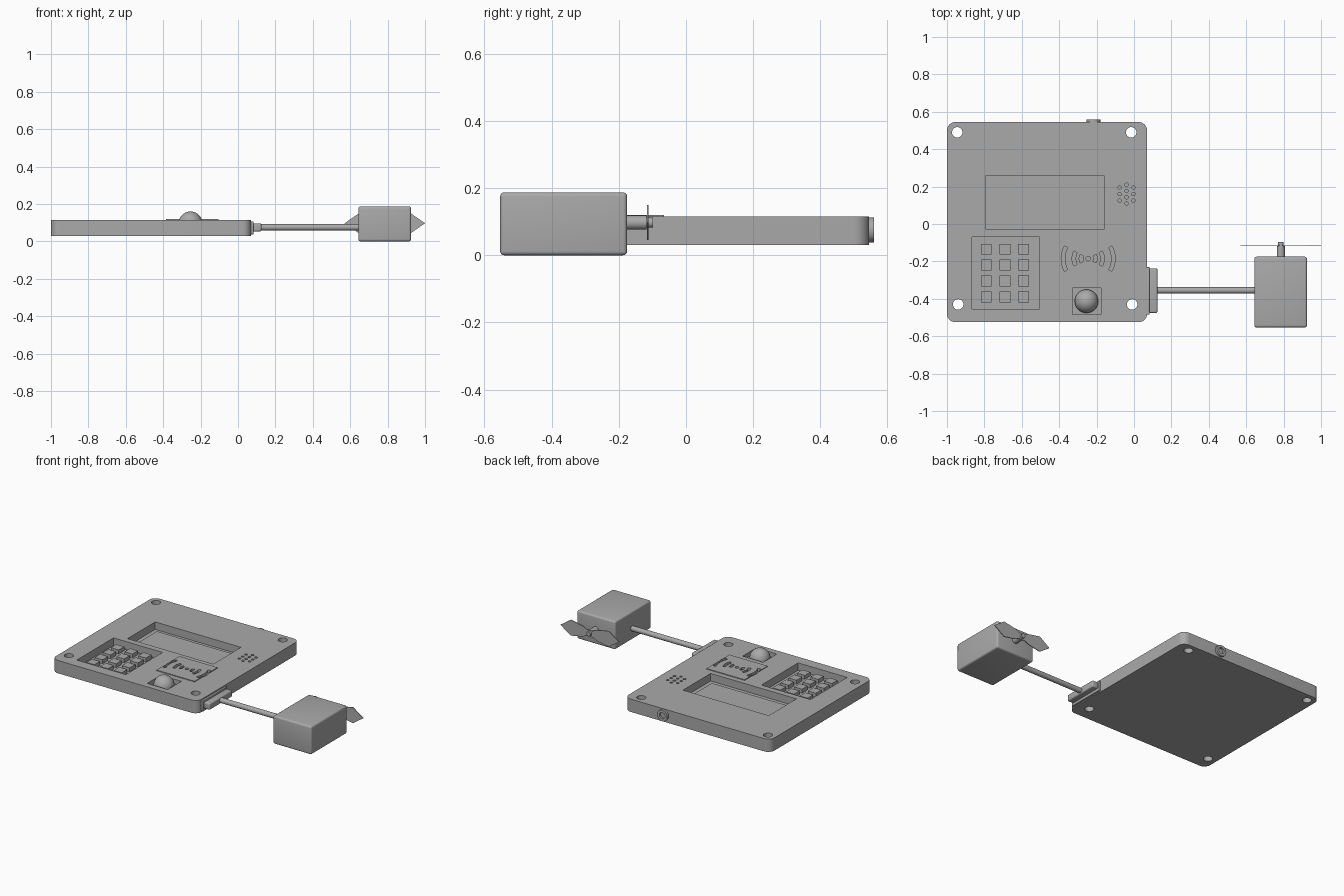
import bpy, bmesh, math
from mathutils import Matrix

old = bpy.data.objects.get("Cube")
if old:
    bpy.data.objects.remove(old)

grey = bpy.data.materials.new("plain grey")
grey.use_nodes = True
grey.diffuse_color = (0.4, 0.4, 0.4, 1)
grey.node_tree.nodes["Principled BSDF"].inputs["Base Color"].default_value = (0.4, 0.4, 0.4, 1)
TOP, BASE = 0.115, 0.03


def finish(name, bm):
    bmesh.ops.recalc_face_normals(bm, faces=bm.faces)
    mesh = bpy.data.meshes.new(name)
    bm.to_mesh(mesh)
    bm.free()
    obj = bpy.data.objects.new(name, mesh)
    bpy.context.collection.objects.link(obj)
    mesh.materials.append(grey)
    mesh.shade_smooth()
    mesh.set_sharp_from_angle(angle=math.radians(35))
    return obj


def add_box(bm, x, y, z):
    size = [b - a for a, b in (x, y, z)]
    mid = [(a + b) / 2 for a, b in (x, y, z)]
    return bmesh.ops.create_cube(bm, size=1, matrix=Matrix.Translation(mid) @ Matrix.Diagonal((*size, 1)))["verts"]


def box(name, x, y, z, bevel=0):
    bm = bmesh.new()
    add_box(bm, x, y, z)
    if bevel:
        bmesh.ops.bevel(bm, geom=bm.edges[:], offset=bevel, segments=4, profile=0.5, affect="EDGES")
    return finish(name, bm)


def add_cyl(bm, centre, r, length, axis="Z", seg=32):
    turn = {"X": Matrix.Rotation(math.pi / 2, 4, "Y"), "Y": Matrix.Rotation(math.pi / 2, 4, "X"), "Z": Matrix()}[axis]
    bmesh.ops.create_cone(bm, cap_ends=True, segments=seg, radius1=r, radius2=r, depth=length,
                          matrix=Matrix.Translation(centre) @ turn)


def cyl(name, centre, r, length, axis):
    bm = bmesh.new()
    add_cyl(bm, centre, r, length, axis)
    return finish(name, bm)


def add_prism(bm, points, offset):
    face = bm.faces.new([bm.verts.new(p) for p in points])
    new = bmesh.ops.extrude_face_region(bm, geom=[face])["geom"]
    bmesh.ops.translate(bm, vec=offset, verts=[g for g in new if isinstance(g, bmesh.types.BMVert)])


def cut(target, bm):
    cutter = finish("cutter", bm)
    mod = target.modifiers.new("cut", "BOOLEAN")
    mod.operation, mod.solver, mod.object = "DIFFERENCE", "EXACT", cutter
    bpy.context.view_layer.objects.active = target
    bpy.ops.object.modifier_apply(modifier=mod.name)
    bpy.data.objects.remove(cutter)
    target.data.set_sharp_from_angle(angle=math.radians(35))


# Panel with rounded corners
bm = bmesh.new()
add_box(bm, (-1, 0.07), (-0.525, 0.545), (BASE, TOP))
upright = [e for e in bm.edges if abs(e.verts[0].co.z - e.verts[1].co.z) > 0.01]
bmesh.ops.bevel(bm, geom=upright, offset=0.045, segments=8, profile=0.5, affect="EDGES")
panel = finish("panel", bm)

# Mounting holes, recesses and speaker holes
bm = bmesh.new()
for x, y in ((-0.945, 0.49), (-0.015, 0.49), (-0.94, -0.43), (-0.01, -0.43)):
    add_cyl(bm, (x, y, 0.07), 0.028, 0.2)
add_box(bm, (-0.79, -0.16), (-0.03, 0.26), (0.065, 0.2))
add_box(bm, (-0.865, -0.505), (-0.455, -0.07), (0.065, 0.2))
add_box(bm, (-0.328, -0.176), (-0.485, -0.342), (0.085, 0.2))
for x, ys in ((-0.077, (0.125, 0.16, 0.195)), (-0.04, (0.11, 0.143, 0.177, 0.21)), (-0.003, (0.125, 0.16, 0.195))):
    for y in ys:
        add_cyl(bm, (x, y, TOP), 0.009, 0.06, seg=16)
cut(panel, bm)

# Screen and keypad
box("screen", (-0.76, -0.19), (0, 0.235), (0.06, 0.07))
box("keypad_base", (-0.835, -0.53), (-0.425, -0.09), (0.06, 0.072))
bm = bmesh.new()
for x in (-0.79, -0.69, -0.59):
    for y in (-0.135, -0.22, -0.305, -0.39):
        add_box(bm, (x - 0.029, x + 0.029), (y - 0.029, y + 0.029), (0.068, 0.098))
finish("keys", bm)

# Card reader plate with cut wave marks
CX, CY = -0.245, -0.185
reader = box("card_reader", (CX - 0.14, CX + 0.14), (CY - 0.12, CY + 0.12), (0.113, 0.12))
bm = bmesh.new()
add_cyl(bm, (CX, CY, 0.11), 0.012, 0.06, seg=16)
for r in (0.048, 0.086, 0.144):
    for facing in (0, math.pi):
        angles = [facing + math.radians(28) * i / 6 for i in range(-6, 7)]
        ring = [(r, a) for a in angles] + [(r - 0.019, a) for a in reversed(angles)]
        add_prism(bm, [(CX + q * math.cos(a), CY + q * math.sin(a), 0.1) for q, a in ring], (0, 0, 0.04))
for target in (panel, reader):
    cut(target, bm.copy())
bm.free()

# Motion sensor dome
bm = bmesh.new()
bmesh.ops.create_uvsphere(bm, u_segments=40, v_segments=24, radius=0.063, matrix=Matrix.Translation((-0.254, -0.413, 0.097)))
finish("sensor_dome", bm)

# Power jack on the back edge
jack = cyl("power_jack", (-0.217, 0.545, 0.075), 0.037, 0.03, "Y")
bm = bmesh.new()
add_cyl(bm, (-0.217, 0.56, 0.075), 0.02, 0.026, "Y")
cut(jack, bm)

# Side bracket and rod
box("bracket_plate", (0.06, 0.083), (-0.485, -0.23), (0.037, 0.107), 0.004)
box("bracket_block", (0.08, 0.125), (-0.475, -0.237), (0.053, 0.097), 0.008)
cyl("rod", (0.385, -0.355, 0.075), 0.017, 0.54, "X")

# Motor, shaft and blade
MX, MZ = 0.785, 0.097
box("motor", (0.643, 0.925), (-0.553, -0.175), (0, 0.187), 0.012)
cyl("motor_shaft", (MX, -0.15, MZ), 0.021, 0.065, "Y")
cyl("shaft_tip", (MX, -0.11, MZ), 0.015, 0.025, "Y")
quarter = [(0.025, 0.022), (0.05, 0.035), (0.14, 0.052)]
right = [(x, z) for x, z in quarter] + [(0.215, 0)] + [(x, -z) for x, z in reversed(quarter)]
outline = right + [(-x, -z) for x, z in right]
bm = bmesh.new()
add_prism(bm, [(MX + x, -0.116, MZ + z) for x, z in outline], (0, 0.005, 0))
finish("blade", bm)
